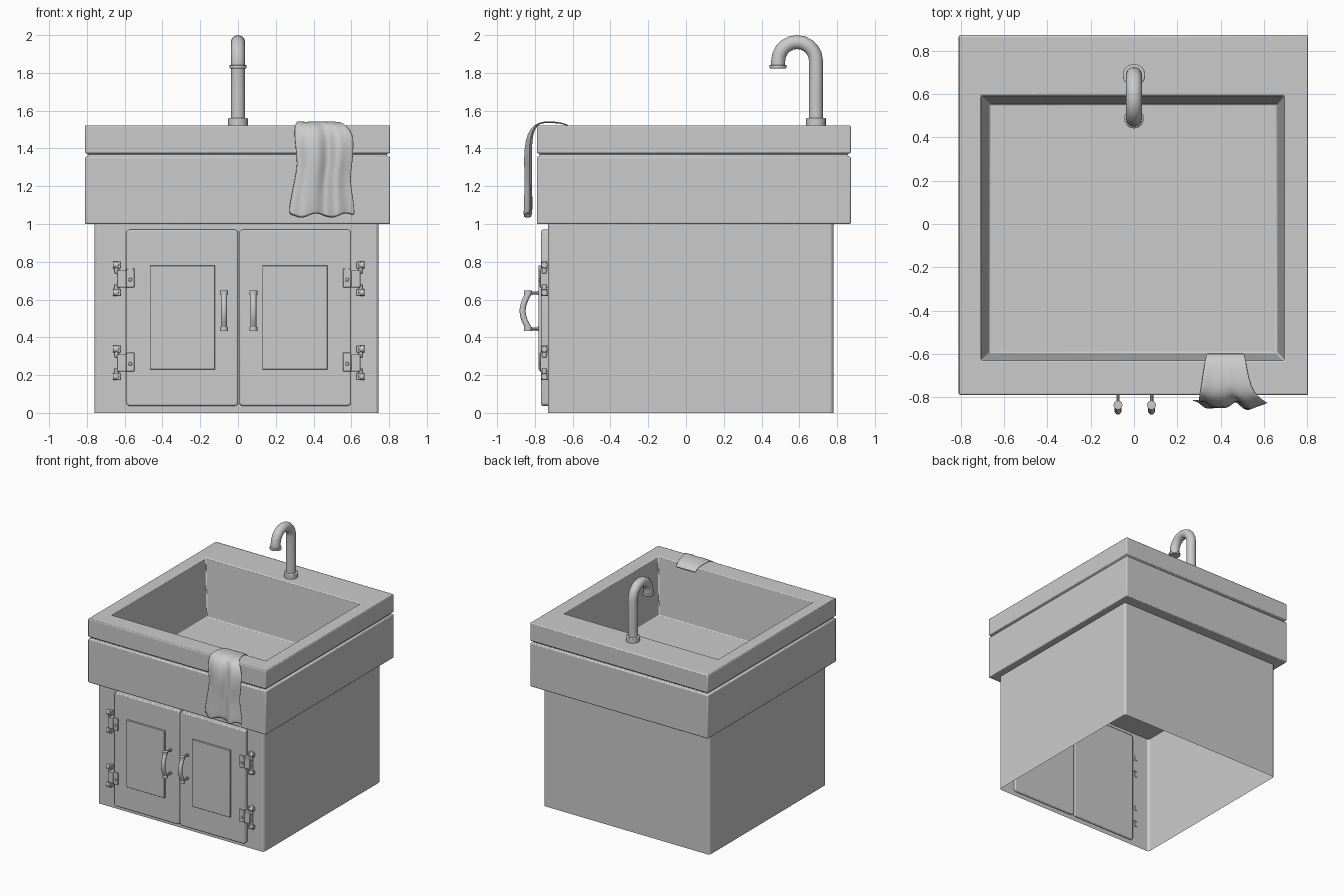
import bpy, bmesh, math
from mathutils import Vector

if "Cube" in bpy.data.objects:
    bpy.data.objects.remove(bpy.data.objects["Cube"])


def finish(name, bm, bevel=0, segs=2, angle=35):
    bmesh.ops.recalc_face_normals(bm, faces=bm.faces)
    me = bpy.data.meshes.new(name)
    bm.to_mesh(me)
    bm.free()
    ob = bpy.data.objects.new(name, me)
    bpy.context.collection.objects.link(ob)
    if bevel:
        m = ob.modifiers.new("bevel", 'BEVEL')
        m.width, m.segments = bevel, segs
        m.limit_method, m.angle_limit = 'ANGLE', math.radians(40)
    bpy.ops.object.select_all(action='DESELECT')
    bpy.context.view_layer.objects.active = ob
    ob.select_set(True)
    bpy.ops.object.shade_smooth_by_angle(angle=math.radians(angle))
    return ob


def add_box(bm, x0, x1, y0, y1, z0, z1):
    vs = bmesh.ops.create_cube(bm, size=1)['verts']
    for v in vs:
        v.co = Vector(((x0 + x1) / 2 + v.co.x * (x1 - x0),
                       (y0 + y1) / 2 + v.co.y * (y1 - y0),
                       (z0 + z1) / 2 + v.co.z * (z1 - z0)))
    return vs


def add_tube(bm, path, radii, n=16):
    """Sweep a circle along a path lying in a plane, with a radius per point."""
    path = [Vector(p) for p in path]
    rings = []
    for i, p in enumerate(path):
        t = (path[min(i + 1, len(path) - 1)] - path[max(i - 1, 0)]).normalized()
        side = Vector((1, 0, 0)) if abs(t.x) < 0.9 else Vector((0, 1, 0))
        up = t.cross(side).normalized()
        rings.append([bm.verts.new(p + radii[i] * (math.cos(a) * side + math.sin(a) * up))
                      for a in (2 * math.pi * k / n for k in range(n))])
    for a, b in zip(rings, rings[1:]):
        for k in range(n):
            bm.faces.new((a[k], a[(k + 1) % n], b[(k + 1) % n], b[k]))
    bm.faces.new(rings[0])
    bm.faces.new(rings[-1])


def cyl(bm, a, b, r, n=16):
    add_tube(bm, [a, b], [r, r], n)


# Cabinet: thin shell, open below
bm = bmesh.new()
add_box(bm, -0.76, 0.745, -0.73, 0.78, 0, 1.0)
bm.normal_update()
bmesh.ops.delete(bm, geom=[f for f in bm.faces if abs(f.normal.z) > 0.5], context='FACES_ONLY')
finish("cabinet", bm, 0.015)

# Sink block with groove, rim and tapered basin: stacked rectangular loops
outer = (-0.81, 0.805, -0.79, 0.873)


def inset(d):
    return (outer[0] + d, outer[1] - d, outer[2] + d, outer[3] - d)


loops = [(*outer, 1.0), (*outer, 1.357), (*inset(0.015), 1.357), (*inset(0.015), 1.374),
         (*outer, 1.374), (*outer, 1.522),
         (-0.708, 0.695, -0.632, 0.592, 1.522), (-0.67, 0.662, -0.597, 0.555, 1.06)]
bm = bmesh.new()
rings = [[bm.verts.new((x, y, z)) for x, y in ((x0, y0), (x1, y0), (x1, y1), (x0, y1))]
         for x0, x1, y0, y1, z in loops]
for a, b in zip(rings, rings[1:]):
    for k in range(4):
        bm.faces.new((a[k], a[(k + 1) % 4], b[(k + 1) % 4], b[k]))
bm.faces.new(rings[0])
bm.faces.new(rings[-1])
finish("sink_basin", bm, 0.007)

# Doors with raised panels
for side, x0, x1, p0, p1 in (("left", -0.592, 0.001, -0.467, -0.122),
                             ("right", 0.006, 0.599, 0.129, 0.474)):
    bm = bmesh.new()
    vs = add_box(bm, x0, x1, -0.767, -0.715, 0.037, 0.97)
    corners = [e for e in bm.edges if abs(e.verts[0].co.y - e.verts[1].co.y) > 0.01]
    bmesh.ops.bevel(bm, geom=corners, offset=0.02, segments=4, profile=0.5, affect='EDGES')
    finish(side + "_door", bm, 0.008)
    bm = bmesh.new()
    add_box(bm, p0, p1, -0.782, -0.76, 0.23, 0.78)
    finish(side + "_door_panel", bm, 0.003)

# Bowed handles on collared posts
for side, x in (("left", -0.074), ("right", 0.081)):
    bm = bmesh.new()
    path = [(x, -0.832 - 0.033 * math.cos(math.pi * t / 2), 0.54 + 0.095 * t)
            for t in (i / 6 - 1 for i in range(13))]
    add_tube(bm, path, [0.016] * 13, 12)
    for z, s in ((0.54 + 0.095, 1), (0.54 - 0.095, -1)):
        cyl(bm, (x, -0.837, z - 0.01 * s), (x, -0.837, z + 0.012 * s), 0.021, 12)
        cyl(bm, (x, -0.84, z), (x, -0.76, z), 0.008, 10)
        cyl(bm, (x, -0.785, z), (x, -0.765, z), 0.012, 10)
    finish(side + "_handle", bm)

# Hinges: jamb leaf, door leaf, pins and screw
for side, cx, s in (("left", -0.596, -1), ("right", 0.603, 1)):
    for level, z in (("upper", 0.71), ("lower", 0.265)):
        bm = bmesh.new()
        a, b, c = cx + s * 0.045, cx - s * 0.005, cx - s * 0.047
        add_box(bm, min(a, b), max(a, b), -0.772, -0.725, z - 0.045, z + 0.045)
        add_box(bm, min(b, c), max(b, c), -0.776, -0.76, z - 0.045, z + 0.055)
        for dz in (-0.073, 0.073):
            add_box(bm, min(a, a - s * 0.022), max(a, a - s * 0.022), -0.765, -0.725,
                    z + dz - 0.018, z + dz + 0.018)
            cyl(bm, (a - s * 0.01, -0.75, z + dz), (a + s * 0.022, -0.75, z + dz), 0.018, 12)
            cyl(bm, (a + s * 0.0, -0.75, z + dz * 0.4), (a, -0.75, z + dz), 0.012, 12)
        cyl(bm, (c + s * 0.022, -0.77, z - 0.005), (c + s * 0.022, -0.781, z - 0.005), 0.01, 12)
        finish(f"{side}_{level}_hinge", bm, 0.002, 1)

# Faucet: gooseneck pipe, base collar and spout ring
bm = bmesh.new()
path = [(0, 0.688, 1.52), (0, 0.688, 1.70)]
path += [(0, 0.588 + 0.1 * math.cos(a), 1.863 + 0.1 * math.sin(a))
         for a in (math.pi * i / 10 for i in range(11))]
path.append((0, 0.487, 1.835))
add_tube(bm, path, [0.037] * len(path), 20)
finish("faucet_pipe", bm)
bm = bmesh.new()
cyl(bm, (0, 0.688, 1.515), (0, 0.688, 1.562), 0.052, 24)
finish("faucet_base", bm, 0.005)
bm = bmesh.new()
cyl(bm, (0, 0.487, 1.824), (0, 0.487, 1.842), 0.045, 24)
finish("faucet_spout_ring", bm, 0.004)

# Towel: rows of (x left, x right, y, z, fold depth) draped over the front rim
rows = [(0.335, 0.51, -0.598, 1.495, 0.0), (0.33, 0.515, -0.625, 1.527, 0.0),
        (0.32, 0.525, -0.68, 1.536, 0.002), (0.31, 0.54, -0.75, 1.54, 0.004),
        (0.302, 0.57, -0.80, 1.525, 0.006), (0.297, 0.612, -0.828, 1.475, 0.012),
        (0.305, 0.612, -0.838, 1.40, 0.016), (0.315, 0.606, -0.838, 1.315, 0.016),
        (0.30, 0.592, -0.836, 1.24, 0.015), (0.28, 0.61, -0.836, 1.14, 0.016),
        (0.265, 0.622, -0.838, 1.04, 0.018)]
cols = 20
bm = bmesh.new()
grid = []
for i, (x0, x1, y, z, fold) in enumerate(rows):
    row = []
    for j in range(cols + 1):
        u = j / cols
        wave = math.sin(u * 13 + 0.12 * i) + 0.35 * math.sin(u * 23 + 1)
        dz = 0.012 * math.sin(u * 14 + 2) if i == len(rows) - 1 else 0
        flat = i < 4
        row.append(bm.verts.new((x0 + (x1 - x0) * u, y + (0 if flat else fold * wave),
                                 z + dz + (abs(wave) * fold if flat else 0))))
    grid.append(row)
for a, b in zip(grid, grid[1:]):
    for j in range(cols):
        bm.faces.new((a[j], a[j + 1], b[j + 1], b[j]))
towel = finish("towel", bm, angle=60)
m = towel.modifiers.new("thickness", 'SOLIDIFY')
m.thickness, m.offset = 0.006, 0
m = towel.modifiers.new("smooth", 'SUBSURF')
m.levels = m.render_levels = 1
